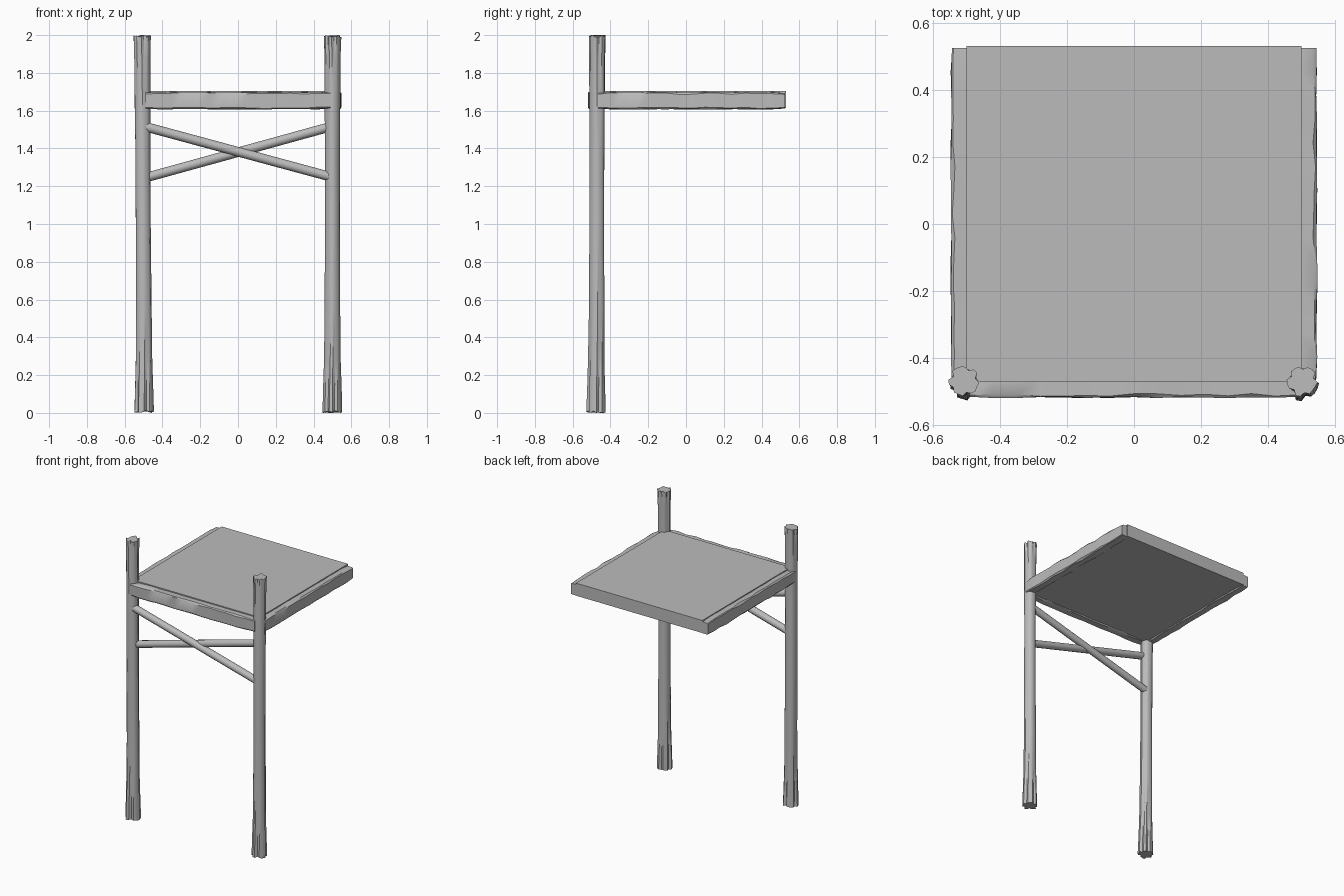
import bpy
import bmesh
import math
import random
from mathutils import Vector

random.seed(7)

default = bpy.data.objects.get("Cube")
if default:
    bpy.data.objects.remove(default, do_unlink=True)

# One plain wood-grey material
grey = bpy.data.materials.new("weathered grey")
grey.use_nodes = True
tone = (0.5, 0.5, 0.5, 1)
grey.diffuse_color = tone
grey.node_tree.nodes["Principled BSDF"].inputs["Base Color"].default_value = tone


def loft(name, rings):
    """Skin a list of equal-sized point rings and cap both ends."""
    bm = bmesh.new()
    loops = [[bm.verts.new(p) for p in ring] for ring in rings]
    for a, b in zip(loops, loops[1:]):
        for i in range(len(a)):
            j = (i + 1) % len(a)
            bm.faces.new((a[i], a[j], b[j], b[i]))
    bm.faces.new(loops[0][::-1])
    bm.faces.new(loops[-1])
    bmesh.ops.recalc_face_normals(bm, faces=bm.faces)
    return finish(name, bm)


def finish(name, bm):
    mesh = bpy.data.meshes.new(name)
    bm.to_mesh(mesh)
    bm.free()
    obj = bpy.data.objects.new(name, mesh)
    bpy.context.collection.objects.link(obj)
    mesh.materials.append(grey)
    bpy.ops.object.select_all(action="DESELECT")
    obj.select_set(True)
    bpy.context.view_layer.objects.active = obj
    bpy.ops.object.shade_smooth_by_angle(angle=math.radians(35))
    return obj


# Post stations: height, radius, groove depth, centre y
STATIONS = [
    (0, .051, .24, -.475), (.12, .048, .2, -.475), (.28, .043, .1, -.474),
    (.55, .041, .03, -.472), (1, .039, 0, -.472), (1.4, .039, 0, -.471),
    (1.7, .041, .04, -.47), (1.88, .042, .12, -.469), (2, .045, .2, -.468),
]


def post(name, x_bottom, x_top):
    sides = 20
    grooves = {i + random.choice((0, 1)) for i in range(0, sides, 4)}
    bumps = [random.uniform(.95, 1.04) for _ in range(sides)]
    rings = []
    for z, radius, depth, y in STATIONS:
        x = x_bottom + (x_top - x_bottom) * z / 2
        ring = []
        for i in range(sides):
            a = math.tau * i / sides + .12 * math.sin(z * 2)
            r = radius * bumps[i] * random.uniform(.98, 1.02)
            if i in grooves:
                r *= 1 - depth
            ragged = random.uniform(0, .012)
            h = z + ragged * (z == 0) - ragged * (z == 2)
            if i == 2:
                h = z
            ring.append((x + r * math.cos(a), y + r * math.sin(a), h))
        rings.append(ring)
    return loft(name, rings)


def hewn_beam(name, start, end, width, height, segments=14):
    """Rough-cut horizontal rail with worn, uneven edges."""
    start, end = Vector(start), Vector(end)
    along = (end - start).normalized()
    across = along.cross(Vector((0, 0, 1)))
    rings = []
    for s in range(segments + 1):
        centre = start.lerp(end, s / segments)
        shrink = .9 if s in (0, segments) else 1
        w, h = width / 2 * shrink, height / 2 * shrink
        ring = []
        for u, v in ((1, 1), (-1, 1), (-1, -1), (1, -1)):
            cut = random.uniform(.004, .011)
            corner = [(w, h - cut), (w - cut, h)]
            if u * v < 0:
                corner.reverse()
            for cu, cv in corner:
                worn = random.uniform(-.002, .002)
                ring.append(centre + across * (u * cu + worn)
                            + Vector((0, 0, v * cv + worn)))
        rings.append(ring)
    return loft(name, rings)


def brace(name, start, end, radius=.025, sides=12):
    start, end = Vector(start), Vector(end)
    along = (end - start).normalized()
    u = along.cross(Vector((0, 1, 0))).normalized()
    v = along.cross(u)
    return loft(name, [
        [p + (u * math.cos(math.tau * i / sides)
              + v * math.sin(math.tau * i / sides)) * radius
         for i in range(sides)] for p in (start, end)])


# Front posts
post("right_post", -.497, -.507)
post("left_post", .499, .5)

# Crossed braces between the posts
brace("front_brace", (-.49, -.48, 1.515), (.49, -.48, 1.25))
brace("rear_brace", (-.49, -.462, 1.245), (.49, -.462, 1.515))

# Rails around three sides of the platform
hewn_beam("front_rail", (-.49, -.487, 1.653), (.49, -.487, 1.653), .06, .09)
for side, sign in (("left", 1), ("right", -1)):
    hewn_beam(side + "_rail", (sign * .515, -.465, 1.653),
              (sign * .515, .525, 1.653), .06, .09)

# Platform slab
bm = bmesh.new()
bmesh.ops.create_cube(bm, size=1)
for vert in bm.verts:
    vert.co = (vert.co.x, vert.co.y + .03, vert.co.z * .09 + 1.66)
finish("platform", bm)
